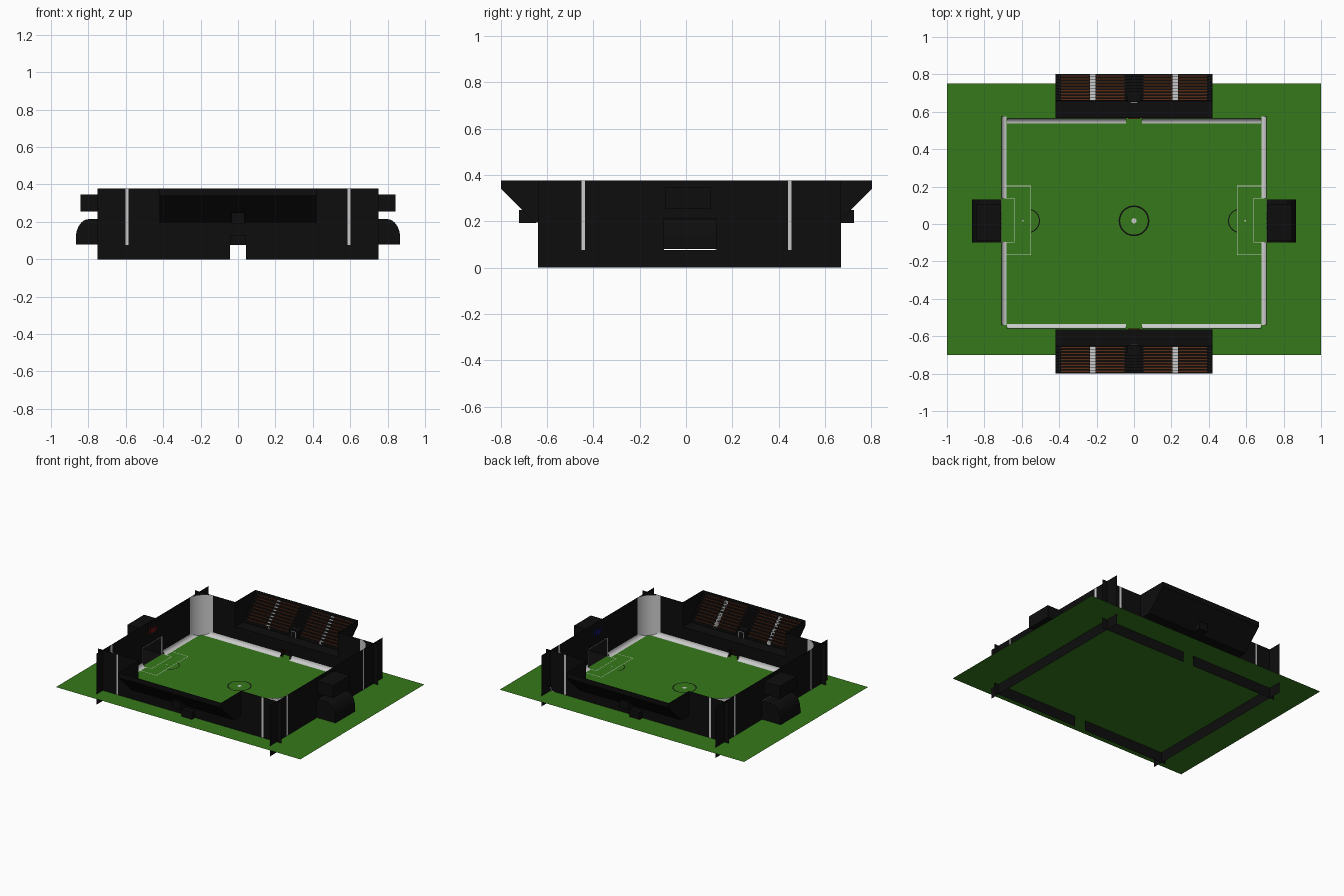
import bpy, bmesh, math
from math import sin, cos, pi

if "Cube" in bpy.data.objects:
    bpy.data.objects.remove(bpy.data.objects["Cube"])


def mat(name, r, g, b):
    m = bpy.data.materials.new(name)
    m.diffuse_color = (r, g, b, 1)
    m.use_nodes = True
    m.node_tree.nodes["Principled BSDF"].inputs["Base Color"].default_value = m.diffuse_color
    return m


BLACK = mat("black", 0.004, 0.004, 0.004)
GREEN = mat("grass", 0.035, 0.19, 0.01)
BROWN = mat("seat_brown", 0.10, 0.025, 0.008)
RED = mat("red", 0.5, 0.01, 0.01)
BLUE = mat("blue", 0.01, 0.01, 0.5)
G = 0.077            # pitch level
TOP = 0.377          # wall top
WX, WY = 0.712, 0.565  # wall planes
CY = 0.017           # pitch centre in y


def obj(name, polys, material=None, smooth=False):
    """Object from a list of polygons (each a list of points)."""
    bm = bmesh.new()
    for p in polys:
        bm.faces.new([bm.verts.new(v) for v in p])
    bmesh.ops.remove_doubles(bm, verts=bm.verts, dist=1e-5)
    bmesh.ops.recalc_face_normals(bm, faces=bm.faces)
    me = bpy.data.meshes.new(name)
    bm.to_mesh(me)
    bm.free()
    if material:
        me.materials.append(material)
    if smooth:
        for f in me.polygons:
            f.use_smooth = True
    o = bpy.data.objects.new(name, me)
    bpy.context.collection.objects.link(o)
    return o


def rect_x(x, y0, y1, z0, z1):
    return [(x, y0, z0), (x, y1, z0), (x, y1, z1), (x, y0, z1)]


def rect_y(y, x0, x1, z0, z1):
    return [(x0, y, z0), (x1, y, z0), (x1, y, z1), (x0, y, z1)]


def rect_z(z, x0, x1, y0, y1):
    return [(x0, y0, z), (x1, y0, z), (x1, y1, z), (x0, y1, z)]


def box(x0, x1, y0, y1, z0, z1):
    return [rect_x(x0, y0, y1, z0, z1), rect_x(x1, y0, y1, z0, z1),
            rect_y(y0, x0, x1, z0, z1), rect_y(y1, x0, x1, z0, z1),
            rect_z(z0, x0, x1, y0, y1), rect_z(z1, x0, x1, y0, y1)]


def strip_x(prof, x0, x1):
    """Sweep a (y, z) profile along x."""
    return [[(x0, *a), (x1, *a), (x1, *b), (x0, *b)] for a, b in zip(prof, prof[1:])]


def strip_y(prof, y0, y1):
    """Sweep an (x, z) profile along y."""
    return [[(a[0], y0, a[1]), (a[0], y1, a[1]), (b[0], y1, b[1]), (b[0], y0, b[1])]
            for a, b in zip(prof, prof[1:])]


def arc_line(cx, cy, r0, r1, a0, a1, n, z):
    out = []
    for i in range(n):
        a, b = a0 + (a1 - a0) * i / n, a0 + (a1 - a0) * (i + 1) / n
        out.append([(cx + r * cos(t), cy + r * sin(t), z)
                    for r, t in ((r0, a), (r1, a), (r1, b), (r0, b))])
    return out


def skirt(w):
    """Concave quarter curve from pitch up to wall plane w."""
    return [(w - 0.026 * (1 - sin(t)), G + 0.001 + 0.028 * (1 - cos(t)))
            for t in [pi / 2 * i / 6 for i in range(7)]]


# Pitch
obj("pitch", [rect_z(G, -1, 1, -0.70, 0.75)], GREEN)
obj("centre_circle", arc_line(0, CY, 0.074, 0.082, 0, 2 * pi, 40, G + 0.002), BLACK)
obj("centre_spot", [[(0.014 * cos(i * pi / 10), CY + 0.014 * sin(i * pi / 10), G + 0.002)
                     for i in range(20)]])

# Long sides: wall, doorway, stand
for s, side in ((-1, "front"), (1, "back")):
    def flip(polys):
        return [[(x, s * y + 0.002, z) for x, y, z in p] for p in polys]

    obj(side + "_wall", flip([
        rect_y(WY, -0.75, -0.42, 0, TOP), rect_y(WY, 0.42, 0.75, 0, TOP),
        rect_y(WY, -0.42, -0.042, 0, 0.195), rect_y(WY, 0.042, 0.42, 0, 0.195),
        rect_y(WY, -0.042, 0.042, 0.13, 0.195)]), BLACK)
    obj(side + "_door_recess", flip([
        rect_x(-0.042, WY, 0.60, G, 0.13), rect_x(0.042, WY, 0.60, G, 0.13),
        rect_y(0.60, -0.042, 0.042, G, 0.13), rect_z(0.13, -0.042, 0.042, WY, 0.60)]), BLACK)
    obj(side + "_door_frame", flip(
        box(-0.032, -0.028, 0.56, 0.565, G, 0.125) + box(0.028, 0.032, 0.56, 0.565, G, 0.125)
        + box(-0.032, 0.032, 0.56, 0.565, 0.121, 0.125)), BROWN)
    for x0, x1 in ((-0.68, -0.042), (0.042, 0.68)):
        obj(side + "_skirting", flip(strip_x(skirt(WY - 0.003), x0, x1)), smooth=True)

    # Stand shell: ledge, sloped underside, back edge and end panels
    prof = [(WY, 0.195), (0.655, 0.195), (0.80, 0.34), (0.80, TOP)]
    ends = [[(x, *p) for p in prof + [(WY, TOP)]] for x in (-0.42, 0.42)]
    obj(side + "_stand_shell", flip(strip_x(prof, -0.42, 0.42) + ends), BLACK)

    # Stepped terrace with seat rows and stairs
    n, y0, z0, dy, dz = 9, 0.657, 0.205, 0.142 / 9, 0.0165
    steps = [(y0, 0.195)]
    for i in range(n):
        steps += [(y0 + i * dy, z0 + (i + 1) * dz - 0.004),
                  (y0 + (i + 1) * dy, z0 + (i + 1) * dz - 0.004)]
    obj(side + "_terrace", flip(strip_x(steps, -0.42, 0.42)), BLACK)
    for x0, x1 in ((-0.39, -0.238), (-0.202, -0.05), (0.05, 0.202), (0.238, 0.39)):
        seats = []
        for i in range(n):
            a, z = y0 + i * dy, z0 + (i + 1) * dz
            seats += box(x0, x1, a + 0.001, a + 0.009, z - 0.003, z + 0.003)
        obj(side + "_seat_rows", flip(seats), BROWN)
    for x in (-0.22, 0.22):
        stair = [(y, z + 0.002) for y, z in steps]
        obj(side + "_stairs", flip(strip_x(stair, x - 0.015, x + 0.015)))

    # Stand entrance tunnel with thin pale frame
    obj(side + "_tunnel", flip(box(-0.036, 0.036, 0.65, 0.723, 0.192, 0.25)), BLACK)
    obj(side + "_tunnel_frame", flip(
        box(-0.020, -0.018, 0.645, 0.65, 0.195, 0.24) + box(0.018, 0.020, 0.645, 0.65, 0.195, 0.24)
        + box(-0.020, 0.020, 0.645, 0.65, 0.238, 0.24)))

# Ends: wall, goal, scoreboard, pitch markings
for s, side, colour in ((-1, "left", RED), (1, "right", BLUE)):
    def flip(polys):
        return [[(s * x, y, z) for x, y, z in p] for p in polys]

    g0, g1, gz = -0.098, 0.131, 0.214
    obj(side + "_wall", flip([
        rect_x(WX, -0.64, g0, 0, TOP), rect_x(WX, g1, 0.67, 0, TOP),
        rect_x(WX, g0, g1, gz, TOP), rect_x(WX, g0, g1, 0, G)]), BLACK)
    for y0, y1 in ((-0.54, g0), (g1 + 0.005, 0.575)):
        obj(side + "_skirting", flip(strip_y(skirt(WX - 0.003), y0, y1)), smooth=True)

    # Goal housing with rounded back
    prof = [(WX, gz)] + [(0.80 + 0.067 * sin(t), 0.112 + (gz - 0.112) * cos(t))
                         for t in [pi / 2 * i / 8 for i in range(9)]] + [(0.867, G + 0.003)]
    cheeks = [[(x, y, z) for x, z in prof + [(WX, G + 0.003)]] for y in (g0, g1)]
    floor = [rect_z(G + 0.003, WX, 0.867, g0, g1)]
    obj(side + "_goal", flip(strip_y(prof, g0, g1) + cheeks + floor), BLACK)
    t = 0.003
    obj(side + "_goal_frame", flip(
        box(WX - t, WX + t, g0, g0 + t, G, gz) + box(WX - t, WX + t, g1 - t, g1, G, gz)
        + box(WX - t, WX + t, g0, g1, gz - t, gz)))

    # Scoreboard box with coloured light bars facing the pitch
    obj(side + "_scoreboard", flip(box(WX, 0.842, -0.09, 0.105, 0.255, 0.347)), BLACK)
    lights = []
    for y in (-0.02, 0.005, 0.03, 0.055):
        lights += box(WX - 0.004, WX - 0.001, y - 0.004, y + 0.004, 0.285, 0.32)
    obj(side + "_score_lights", flip(lights), colour)

    # Penalty and goal area lines
    lines, w, z = [], 0.004, G + 0.002
    for x, a, b in ((0.55, -0.167, 0.205), (0.638, -0.10, 0.14)):
        lines += [rect_z(z, x, x + w, a, b), rect_z(z, x, WX, a, a + w),
                  rect_z(z, x, WX, b - w, b)]
    lines += [[(0.595 + 0.005 * cos(k * pi / 5), CY + 0.005 * sin(k * pi / 5), z)
               for k in range(10)]]
    obj(side + "_area_lines", flip(lines))
    obj(side + "_area_arc", flip(arc_line(0.568, CY, 0.060, 0.065, pi * 0.59, pi * 1.41, 16, z)),
        BLACK)

    # Curved inner corners
    for q, end in ((-1, "front"), (1, "back")):
        pts = [(s * (0.586 + 0.127 * cos(a)), q * (0.438 + 0.128 * sin(a)) + 0.002)
               for a in [pi / 2 * i / 12 for i in range(13)]]
        obj(f"{side}_{end}_corner", [[(*a, G), (*b, G), (*b, TOP), (*a, TOP)]
                                     for a, b in zip(pts, pts[1:])], smooth=True)
